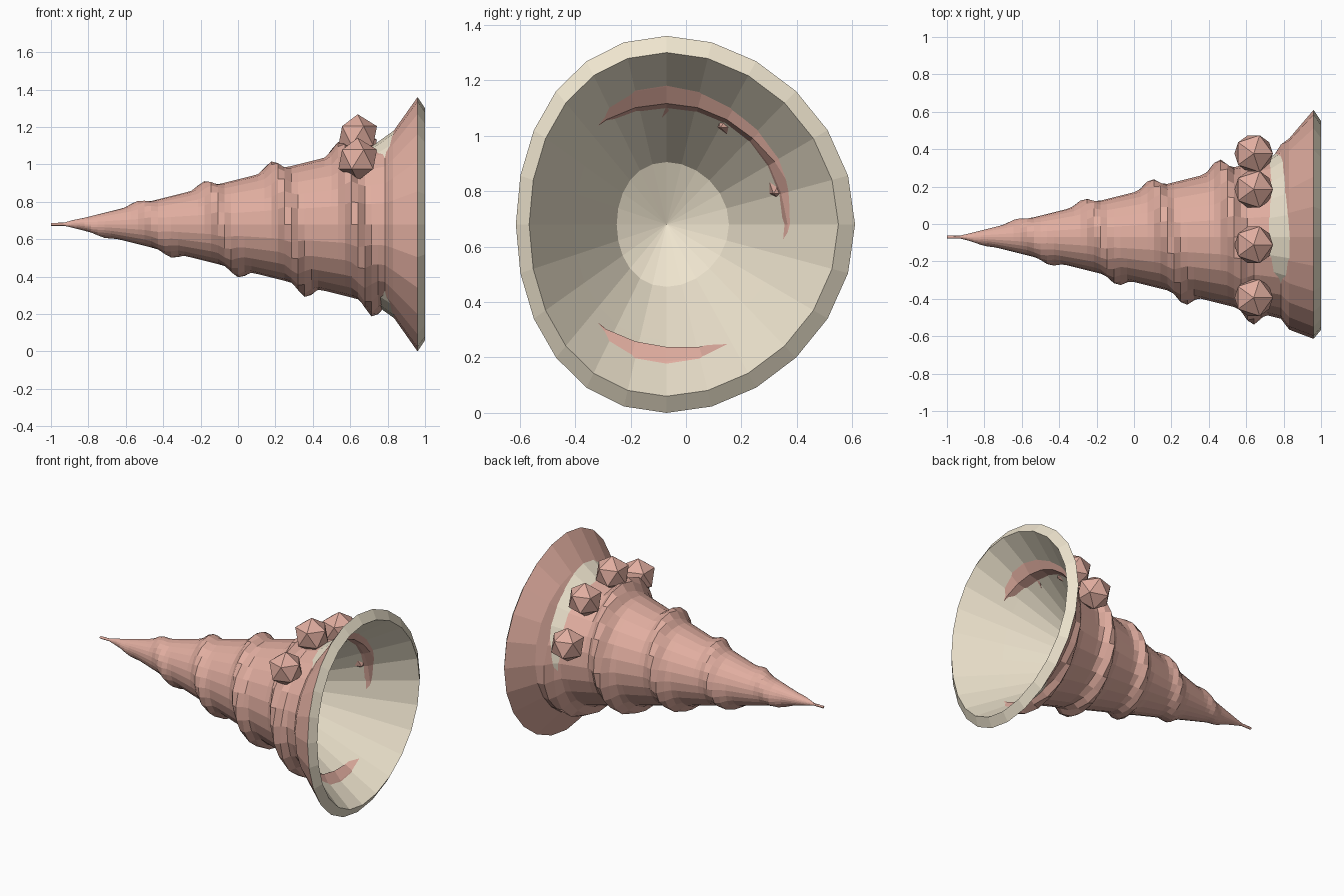
import bpy, bmesh
from math import sin, cos, pi, radians
from mathutils import Matrix

if "Cube" in bpy.data.objects:
    bpy.data.objects.remove(bpy.data.objects["Cube"])

SEG, CY, CZ = 24, -0.07, 0.68      # sides and axis of the shell
PITCH = 0.36                       # length of one whorl


def material(name, rgb):
    m = bpy.data.materials.new(name)
    m.diffuse_color = (*rgb, 1)
    m.use_nodes = True
    m.node_tree.nodes["Principled BSDF"].inputs["Base Color"].default_value = m.diffuse_color
    return m


pink = material("shell_pink", (0.75, 0.42, 0.35))
cream = material("lining_cream", (0.86, 0.78, 0.62))


def finish(bm, name, mat):
    mesh = bpy.data.meshes.new(name)
    bm.to_mesh(mesh)
    bm.free()
    mesh.materials.append(mat)
    ob = bpy.data.objects.new(name, mesh)
    bpy.context.collection.objects.link(ob)
    return ob


def loft(name, rings, mat, close_start=False, tip=None):
    """Skin a list of 24-point rings, optionally closing one end."""
    bm = bmesh.new()
    rows = [[bm.verts.new(p) for p in ring] for ring in rings]
    for a, b in zip(rows, rows[1:]):
        for i in range(SEG):
            j = (i + 1) % SEG
            bm.faces.new((a[i], a[j], b[j], b[i]))
    if close_start:
        bm.faces.new(rows[0][::-1])
    if tip:
        t = bm.verts.new(tip)
        for i in range(SEG):
            bm.faces.new((rows[-1][i], rows[-1][(i + 1) % SEG], t))
    return finish(bm, name, mat)


def mouth_ring(x, r):
    """Egg-shaped ring, wider towards the back."""
    pts = []
    for i in range(SEG):
        c, s = cos(2 * pi * i / SEG), sin(2 * pi * i / SEG)
        pts.append((x, CY + r * (0.9 * c + 0.1 * c * c), CZ + r * s))
    return pts


def whorl_ring(x, base, gain):
    """Round ring with the spiral ridge raised on it."""
    pts = []
    for i in range(SEG):
        a = 2 * pi * i / SEG
        d = x - 0.18 - PITCH * (a - pi / 2) / (2 * pi)
        r = base * (1 + gain * max(0, cos(2 * pi * d / PITCH)) ** 3)
        pts.append((x, CY + r * cos(a), CZ + r * sin(a)))
    return pts


# spire with spiral ridge, then the flared mouth
N = 50
rings = []
for k in range(N + 1):
    x = -1 + 1.785 * k / N
    rings.append(whorl_ring(x, max(0.008, 0.25 * (x + 1) - 0.01), 0.18))
rings.append(whorl_ring(0.83, 0.495, 0.08))
rings.append(mouth_ring(0.96, 0.68))
loft("shell_spire", rings, pink, close_start=True)

# lip and inner lining
loft("mouth_lining",
     [mouth_ring(x, r) for x, r in ((0.96, 0.68), (1.0, 0.62), (0.72, 0.42), (0.45, 0.225))],
     cream, tip=(0.35, CY, CZ))

# knobs on the shoulder
for n, deg in enumerate((20, 57.5, 95, 133)):
    a = radians(deg)
    bm = bmesh.new()
    bmesh.ops.create_icosphere(
        bm, subdivisions=1, radius=0.115,
        matrix=Matrix.Translation((0.64, CY + 0.475 * cos(a), CZ + 0.475 * sin(a))))
    finish(bm, f"shoulder_knob_{n + 1}", pink)
